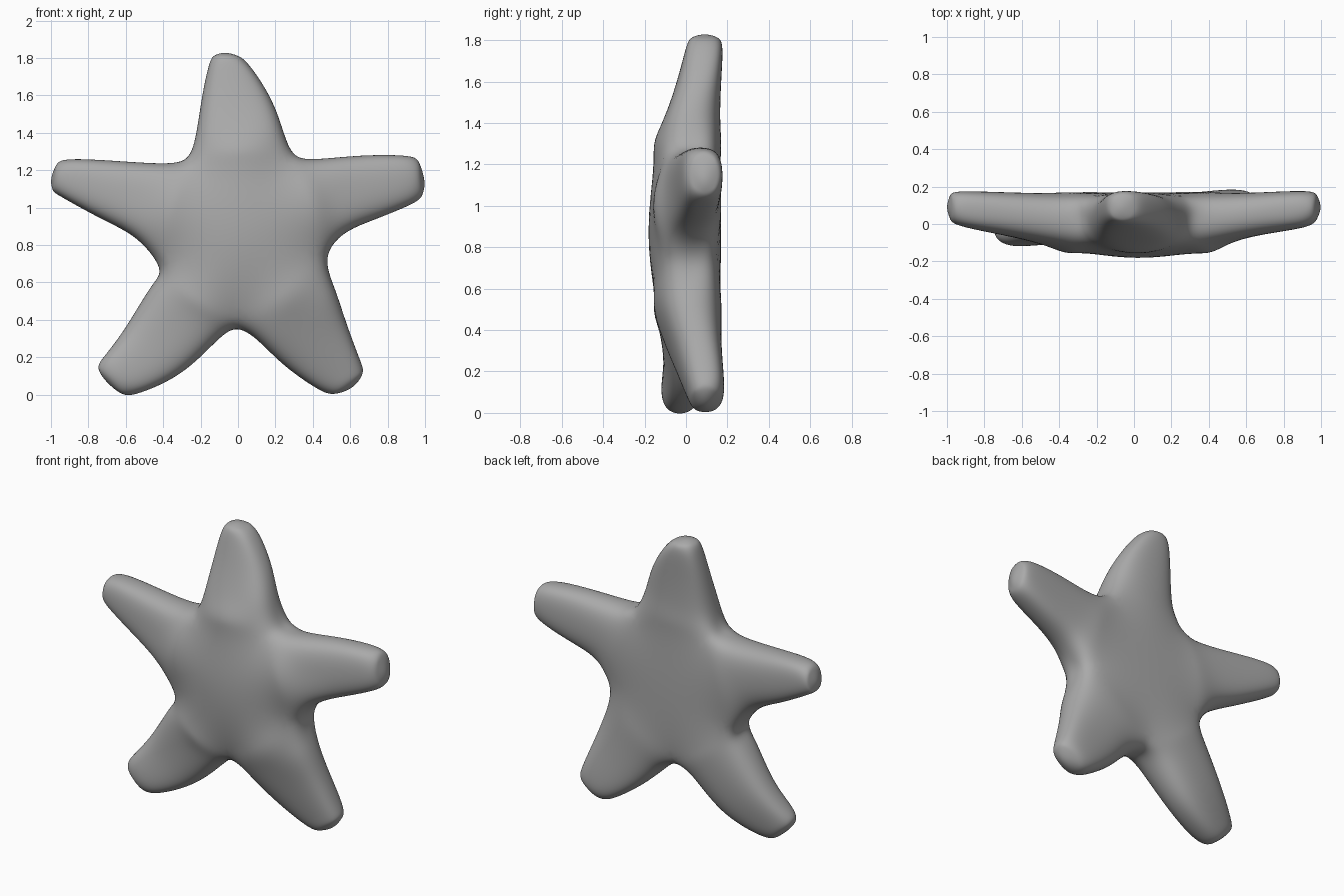
import bpy
from mathutils import Vector

cube = bpy.data.objects.get("Cube")
if cube:
    bpy.data.objects.remove(cube, do_unlink=True)

# Notches between the arms, clockwise from upper left (x, z)
NOTCHES = [(-.265, 1.275), (.295, 1.29), (.477, .73), (0, .35), (-.422, .68)]
CENTRE = Vector((.02, .87))

# Each arm: sections from root to tip (edge x, z, other edge x, z, front y, back y), then tip point
ARMS = [
    ([(-.225, 1.39, .235, 1.43, -.11, .165), (-.19, 1.6, .165, 1.6, -.045, .17),
      (-.155, 1.76, .06, 1.76, 0, .175), (-.125, 1.812, -.005, 1.812, .03, .15)], (-.07, .09, 1.828)),
    ([(.42, 1.26, .57, .86, -.105, .165), (.66, 1.277, .74, .94, -.055, .17),
      (.9, 1.275, .93, 1.02, -.015, .175), (.97, 1.235, .985, 1.07, .03, .15)], (.998, .09, 1.14)),
    ([(.52, .56, .11, .285, -.12, .17), (.58, .38, .25, .155, -.06, .175),
      (.65, .19, .42, .035, 0, .183), (.665, .115, .515, .005, .03, .155)], (.615, .09, .04)),
    ([(-.11, .29, -.47, .57, -.13, .165), (-.3, .12, -.6, .36, -.11, .13),
      (-.52, .012, -.71, .21, -.118, .07), (-.62, .005, -.745, .14, -.09, .03)], (-.7, -.035, .065)),
    ([(-.54, .83, -.38, 1.237, -.115, .165), (-.73, .94, -.67, 1.25, -.06, .17),
      (-.94, 1.055, -.91, 1.256, -.01, .173), (-.99, 1.095, -.975, 1.22, .03, .15)], (-1, .09, 1.15)),
]

verts, faces = [], []


def add(x, y, z):
    verts.append(Vector((x, y, z)))
    return len(verts) - 1


def section(ax, az, bx, bz, front, back):
    """Eight points of a rounded cross-section, from one edge round the front."""
    mid, half = Vector(((ax + bx) / 2, (az + bz) / 2)), Vector(((bx - ax) / 2, (bz - az) / 2))
    yc, h = (front + back) / 2, (back - front) / 2
    c = .77
    ring = [(-1, 0), (-c, -c), (0, -1), (c, -c), (1, 0), (c, c), (0, 1), (-c, c)]
    return [add(mid.x + half.x * u, yc + h * v, mid.y + half.y * u) for u, v in ring]


# Body: front and back hubs and the notch walls
hub_front = add(CENTRE.x, -.182, CENTRE.y)
hub_back = add(CENTRE.x, .17, CENTRE.y)
notch = []
for p in NOTCHES:
    v = Vector(p)
    inner = v.lerp(CENTRE, .13)
    notch.append((add(v.x, .03, v.y), add(inner.x, -.105, inner.y), add(inner.x, .145, inner.y)))

# Arms: root ring on the body, sections, rounded tip
for i, (rows, tip) in enumerate(ARMS):
    a, b = notch[i], notch[(i + 1) % 5]
    mid = (Vector(NOTCHES[i]) + Vector(NOTCHES[(i + 1) % 5])) / 2
    f, k = add(mid.x, -.158, mid.y), add(mid.x, .17, mid.y)
    faces.append((hub_front, a[1], f, b[1]))
    faces.append((hub_back, b[2], k, a[2]))
    ring = [a[0], a[1], f, b[1], b[0], b[2], k, a[2]]
    for row in rows:
        nxt = section(*row)
        for j in range(8):
            n = (j + 1) % 8
            faces.append((ring[j], nxt[j], nxt[n], ring[n]))
        ring = nxt
    t = add(*tip)
    for j in range(0, 8, 2):
        faces.append((ring[j], t, ring[(j + 2) % 8], ring[j + 1]))

mesh = bpy.data.meshes.new("star_body")
mesh.from_pydata(verts, [], faces)
mesh.polygons.foreach_set("use_smooth", [True] * len(faces))
star = bpy.data.objects.new("star_body", mesh)
bpy.context.collection.objects.link(star)

mat = bpy.data.materials.new("plain_grey")
mat.use_nodes = True
grey = (.4, .4, .4, 1)
mat.diffuse_color = grey
mat.node_tree.nodes["Principled BSDF"].inputs["Base Color"].default_value = grey
mesh.materials.append(mat)

sub = star.modifiers.new("smooth", "SUBSURF")
sub.levels = sub.render_levels = 3

# Push the cage out until the smoothed surface passes through the section points
for step in range(8):
    shape = star.evaluated_get(bpy.context.evaluated_depsgraph_get())
    smooth = shape.to_mesh()
    moves = [p - smooth.vertices[n].co for n, p in enumerate(verts)]
    shape.to_mesh_clear()
    for v, m in zip(mesh.vertices, moves):
        v.co += m * .9
    mesh.update()
    star.update_tag()
    bpy.context.view_layer.update()

# Outward normals
import bmesh
bm = bmesh.new()
bm.from_mesh(mesh)
bmesh.ops.recalc_face_normals(bm, faces=bm.faces)
bm.to_mesh(mesh)
bm.free()
